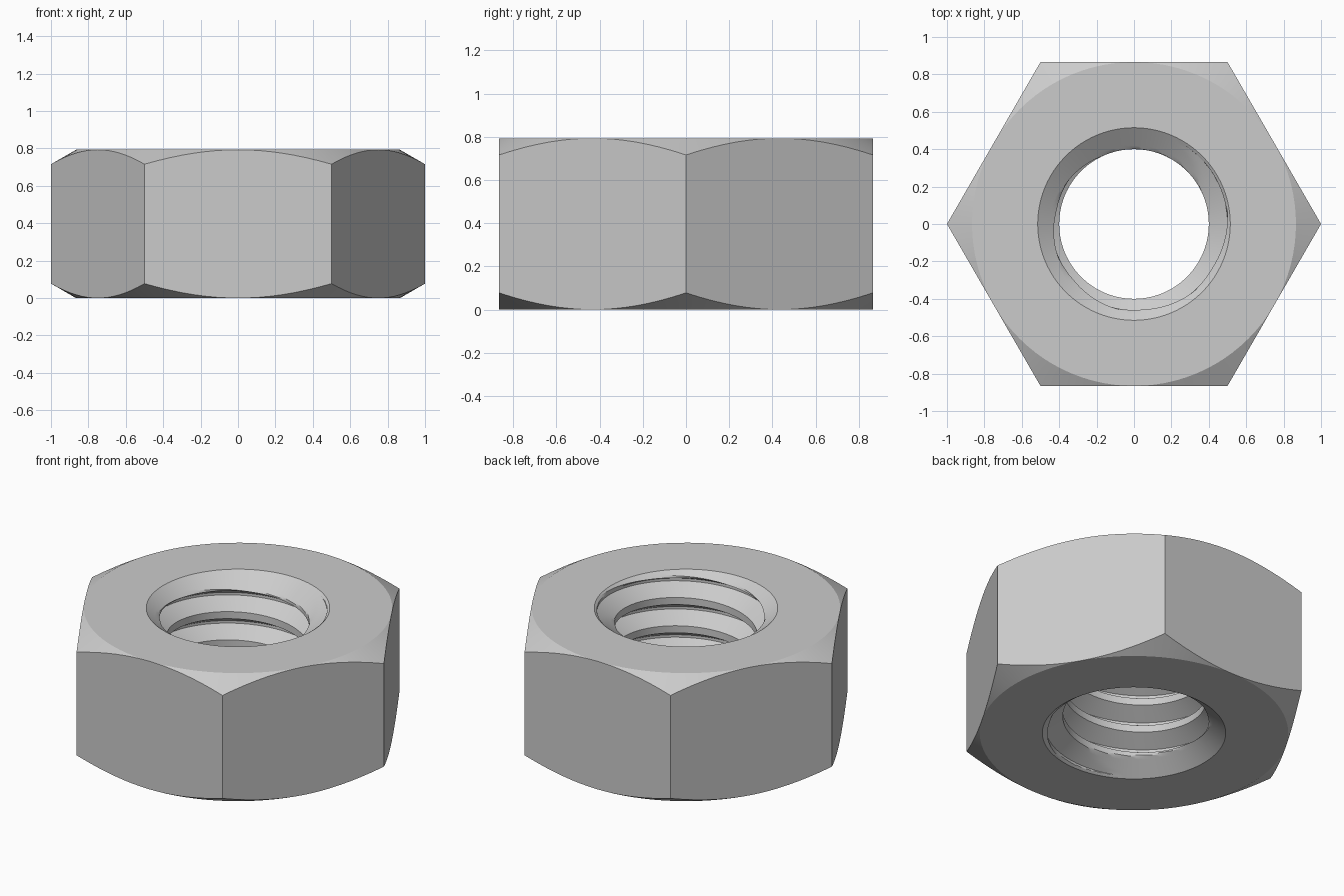
import bpy, bmesh
from math import pi, cos, sin, tan, radians

if "Cube" in bpy.data.objects:
    bpy.data.objects.remove(bpy.data.objects["Cube"])

N = 96                        # columns around the axis (multiple of 6)
H = 0.793                     # nut height
FLAT = cos(pi / 6)            # half width across flats
MINOR, MAJOR, PITCH = 0.40, 0.50, 0.175
SINK_R, SINK_D = 0.515, 0.085 # countersink mouth radius and depth
PHASE = 0.652                 # thread height at angle 0
SUB = 5                       # rows per thread profile segment

bm = bmesh.new()


def grid(rows, section):
    """Sweep section(row, angle) -> (radius, z) around the axis as quads."""
    verts = []
    for i in range(rows):
        ring = []
        for j in range(N + 1):
            a = 2 * pi * j / N
            r, z = section(i, a)
            ring.append(bm.verts.new((r * cos(a), r * sin(a), z)))
        verts.append(ring)
    for i in range(rows - 1):
        for j in range(N):
            bm.faces.new((verts[i][j], verts[i][j + 1],
                          verts[i + 1][j + 1], verts[i + 1][j]))


# Outside: flat rings, 30 degree corner chamfers and six flats
def body(i, a):
    hex_r = FLAT / cos((a % (pi / 3)) - pi / 6)
    drop = (hex_r - FLAT) * tan(radians(30))
    return ((SINK_R, 0), (FLAT, 0), (hex_r, drop),
            (hex_r, H - drop), (FLAT, H), (SINK_R, H))[i]


# Thread profile for one turn: (height, radius), crest, flank, root, flank
flank = (MAJOR - MINOR) * tan(radians(30))
crest = PITCH / 4
corners = [(0, MINOR), (crest, MINOR), (crest + flank, MAJOR),
           (PITCH - flank, MAJOR), (PITCH, MINOR)]
profile = []
for (z0, r0), (z1, r1) in zip(corners, corners[1:]):
    for k in range(SUB):
        t = k / SUB
        profile.append((z0 + (z1 - z0) * t, r0 + (r1 - r0) * t))


# Bore: right-hand helix clipped to the nut height, opened by countersinks
def bore(i, a):
    turn, k = divmod(i, len(profile))
    dz, r = profile[k]
    z = PHASE + PITCH * (turn - 5 + a / (2 * pi)) + dz
    z = min(max(z, 0), H)
    edge = min(z, H - z)
    sink = SINK_R - (SINK_R - MINOR) * edge / SINK_D
    return max(r, sink), z


grid(6, body)
grid(7 * len(profile), bore)
bmesh.ops.remove_doubles(bm, verts=bm.verts[:], dist=1e-5)
bmesh.ops.recalc_face_normals(bm, faces=bm.faces[:])

mesh = bpy.data.meshes.new("hex_nut")
bm.to_mesh(mesh)
bm.free()
nut = bpy.data.objects.new("hex_nut", mesh)
bpy.context.collection.objects.link(nut)
bpy.context.view_layer.objects.active = nut
nut.select_set(True)
bpy.ops.object.shade_smooth_by_angle(angle=radians(20))
